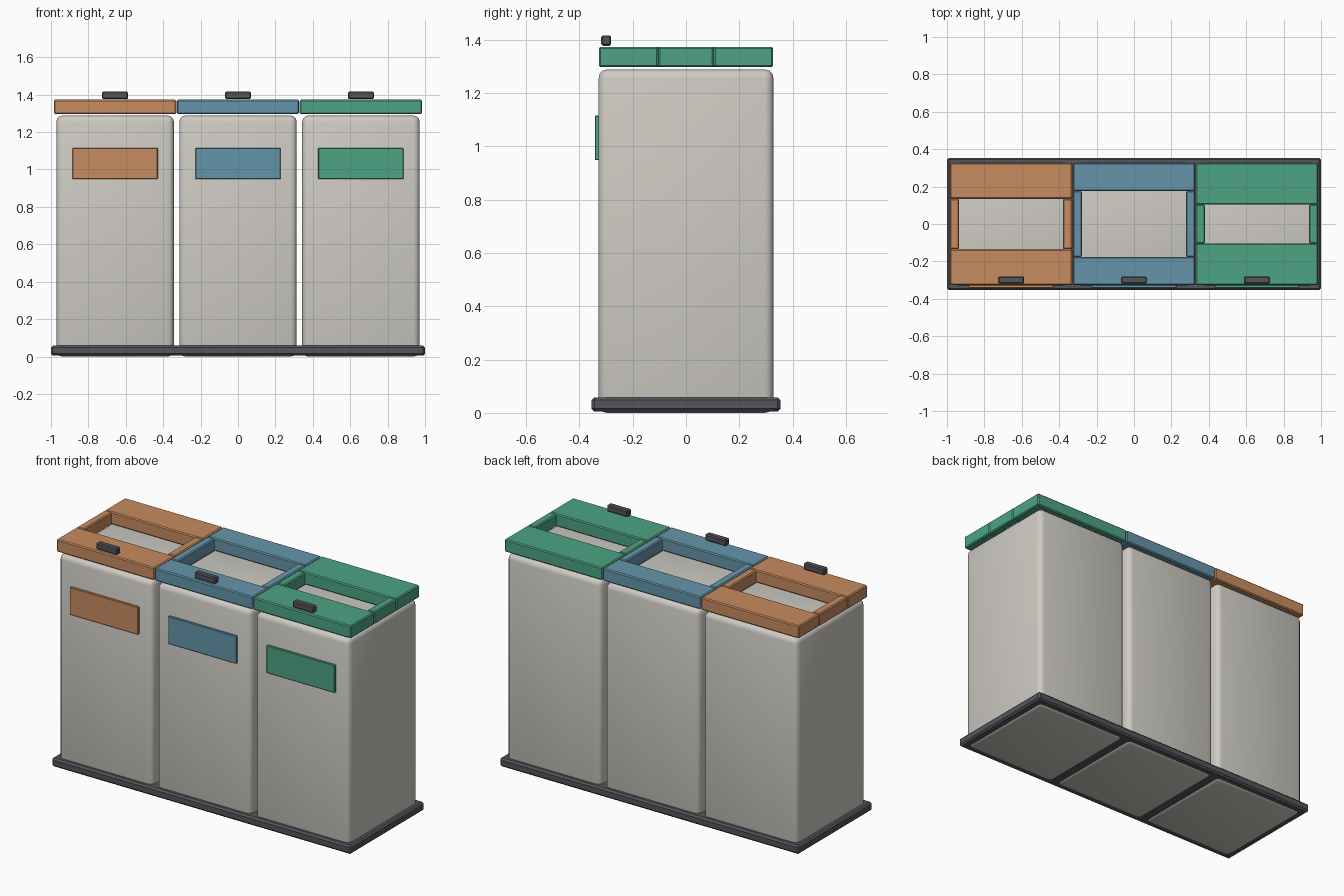
import bpy

cube = bpy.data.objects.get("Cube")
if cube:
    bpy.data.objects.remove(cube, do_unlink=True)


def material(name, rgb):
    mat = bpy.data.materials.new(name)
    mat.use_nodes = True
    mat.diffuse_color = (*rgb, 1)
    mat.node_tree.nodes["Principled BSDF"].inputs["Base Color"].default_value = (*rgb, 1)
    return mat


GREY = material("warm_light_grey", (0.62, 0.60, 0.55))
DARK = material("dark_grey", (0.09, 0.09, 0.105))
ORANGE = material("orange", (0.57, 0.26, 0.115))
BLUE = material("blue", (0.13, 0.30, 0.40))
GREEN = material("green", (0.075, 0.37, 0.235))


def box(name, x, y, z, mat, bevel=0.006, segments=1, smooth=False):
    """Bevelled box spanning the (low, high) pairs x, y and z."""
    spans = (x, y, z)
    bpy.ops.mesh.primitive_cube_add(size=1, location=[(a + b) / 2 for a, b in spans])
    obj = bpy.context.object
    obj.name = name
    for v in obj.data.vertices:
        for i, (a, b) in enumerate(spans):
            v.co[i] *= b - a
    obj.data.materials.append(mat)
    mod = obj.modifiers.new("soft_edges", "BEVEL")
    mod.width = bevel
    mod.segments = segments
    if smooth:
        bpy.ops.object.shade_smooth()
    return obj


# Shared plinth; the bins pass through it
box("base", (-1, 1), (-0.354, 0.354), (0.006, 0.058), DARK, 0.01)

PITCH = 0.657
HALF_DEPTH = 0.327
LID_Z = (1.297, 1.373)

# Each bin: side, colour, half depth of the lid opening
for side, cx, mat, hole in (("right", -PITCH, ORANGE, 0.135),
                            ("middle", 0, BLUE, 0.177),
                            ("left", PITCH, GREEN, 0.104)):

    def span(half):
        return (cx - half, cx + half)

    # Rounded bin body
    box(f"{side}_bin_body", span(0.314), (-0.328, 0.328), (0, 1.288),
        GREY, 0.032, 3, smooth=True)

    # Lid frame of four bars around the opening
    box(f"{side}_lid_front", span(0.327), (-HALF_DEPTH, -hole), LID_Z, mat)
    box(f"{side}_lid_back", span(0.327), (hole, HALF_DEPTH), LID_Z, mat)
    for end, sign in (("right", -1), ("left", 1)):
        xs = sorted((cx + sign * 0.278, cx + sign * 0.327))
        box(f"{side}_lid_{end}_bar", xs, (-hole, hole), LID_Z, mat)

    # Lid handle and front label plate
    box(f"{side}_handle", span(0.07), (-0.318, -0.281), (1.377, 1.416), DARK)
    box(f"{side}_label", span(0.228), (-0.342, -0.326), (0.948, 1.115), mat, 0.003)
